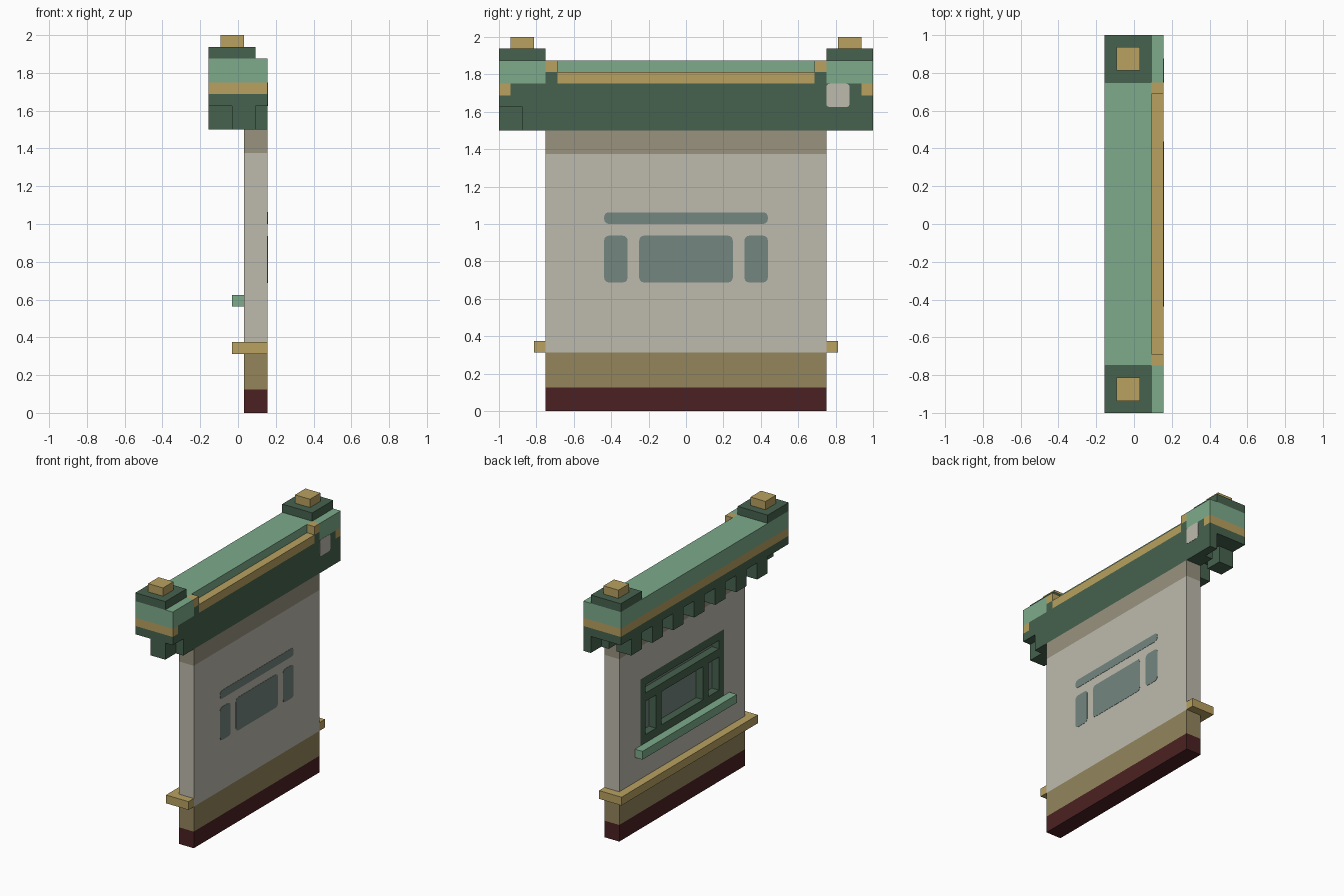
import bpy, bmesh
from mathutils import Vector

if "Cube" in bpy.data.objects:
    bpy.data.objects.remove(bpy.data.objects["Cube"], do_unlink=True)

U = 1 / 16  # grid unit


def material(name, r, g, b):
    def lin(c):
        c /= 255
        return c / 12.92 if c <= 0.04045 else ((c + 0.055) / 1.055) ** 2.4
    col = (lin(r), lin(g), lin(b), 1)
    m = bpy.data.materials.new(name)
    m.use_nodes = True
    m.diffuse_color = col
    bsdf = m.node_tree.nodes["Principled BSDF"]
    bsdf.inputs["Base Color"].default_value = col
    bsdf.inputs["Roughness"].default_value = 0.9
    return m


PLASTER = material("plaster", 190, 186, 174)
TAN = material("shaded tan", 152, 146, 126)
OLIVE = material("olive", 147, 133, 92)
MAROON = material("maroon", 75, 33, 34)
GOLD = material("gold", 184, 161, 96)
DARK = material("dark green", 70, 98, 78)
LIGHT = material("light green", 125, 171, 139)
GLASS = material("glass", 115, 134, 127)


def boxes(name, mat, specs, round_x=0):
    """One object from boxes (x0, x1, y0, y1, z0, z1) in grid units."""
    bm = bmesh.new()
    for x0, x1, y0, y1, z0, z1 in specs:
        lo, hi = Vector((x0, y0, z0)) * U, Vector((x1, y1, z1)) * U
        verts = bmesh.ops.create_cube(bm, size=1)["verts"]
        for v in verts:
            v.co = (lo + hi) / 2 + v.co * (hi - lo)
    if round_x:
        edges = [e for e in bm.edges
                 if abs(e.verts[0].co.y - e.verts[1].co.y) < 1e-6
                 and abs(e.verts[0].co.z - e.verts[1].co.z) < 1e-6]
        bmesh.ops.bevel(bm, geom=edges, offset=round_x * U, segments=3,
                        profile=0.5, affect='EDGES')
    bmesh.ops.recalc_face_normals(bm, faces=bm.faces)
    me = bpy.data.meshes.new(name)
    bm.to_mesh(me)
    bm.free()
    me.materials.append(mat)
    ob = bpy.data.objects.new(name, me)
    bpy.context.collection.objects.link(ob)
    return ob


def both(*specs):
    """Each box together with its mirror image in y."""
    out = []
    for x0, x1, y0, y1, z0, z1 in specs:
        out += [(x0, x1, y0, y1, z0, z1), (x0, x1, -y1, -y0, z0, z1)]
    return out


# Wall, from the ground up; outer half leaves the window opening free
boxes("wall_base", MAROON, [(.5, 2.5, -12, 12, 0, 2)])
boxes("wall_plinth", OLIVE, [(.5, 2.5, -12, 12, 2, 5)])
boxes("wall_panel", PLASTER, [
    (1.5, 2.5, -12, 12, 5, 22),
    (.5, 1.5, -12, 12, 5, 10),
    (.5, 1.5, -12, 12, 18, 22)] + both((.5, 1.5, 8, 12, 10, 18)))
boxes("wall_top_band", TAN, [(.5, 2.5, -12, 12, 22, 24)])

# Trim wrapping the outer face and both ends
boxes("wall_trim", GOLD, [(-.5, .5, -13, 13, 5, 6)]
      + both((.5, 2.5, 12, 13, 5, 6)))

# Window: frame bars, panes and sill
boxes("window_frame", DARK, [
    (.5, 1.5, -8, 8, 10, 11),
    (.5, 1.5, -8, 8, 15, 16),
    (.5, 1.5, -8, 8, 17, 18)] + both(
    (.5, 1.5, 7, 8, 11, 15), (.5, 1.5, 4, 5, 11, 15), (.5, 1.5, 7, 8, 16, 17)))
panes = [(-4, 4, 11, 15), (-7, -5, 11, 15), (5, 7, 11, 15), (-7, 7, 16, 17)]
boxes("window_panes_inner", GLASS,
      [(2.48, 2.53) + p for p in panes], round_x=.4)
boxes("window_panes_outer", GLASS, [(1.45, 1.52) + p for p in panes])
boxes("window_sill", LIGHT, [(-.5, .5, -9, 9, 9, 10)])

# Cornice underside: core above the wall, row of dentils, end brackets
boxes("cornice_core", DARK, [(.5, 2.5, -14, 14, 24, 26)])
boxes("dentils", DARK,
      [(-2.5, -.5, y, y + 2, 24, 26) for y in range(-12, 13, 4)])
boxes("end_brackets", DARK, [(-.5, 1.5, -16, -14, 24, 26),
                             (1.5, 2.5, 14, 16, 24, 26)])

# Cornice layers
boxes("cornice_base", DARK, [(-2.5, 2.5, -16, 16, 26, 27)])
boxes("cornice_band", GOLD, [(-2.5, 1.5, -16, 16, 27, 28)]
      + both((1.5, 2.5, 15, 16, 27, 28)))
boxes("cornice_backing", DARK, [(1.5, 2.5, -15, 15, 27, 28)]
      + both((1.5, 2.5, 11, 12, 28, 29)))
boxes("cornice_top", LIGHT, [(-2.5, 1.5, -16, 16, 28, 30)]
      + both((1.5, 2.5, 12, 16, 28, 30)))
boxes("inner_rail", GOLD, [(1.5, 2.5, -11, 11, 28, 29)]
      + both((1.5, 2.5, 11, 12, 29, 30)))
boxes("pale_patch", PLASTER, [(2.48, 2.53, 12, 14, 26, 28)], round_x=.3)

# Stepped caps on both ends
boxes("end_caps", DARK, both((-2.5, 1.5, 12, 16, 30, 31)))
boxes("cap_knobs", GOLD, both((-1.5, .5, 13, 15, 31, 32)))
